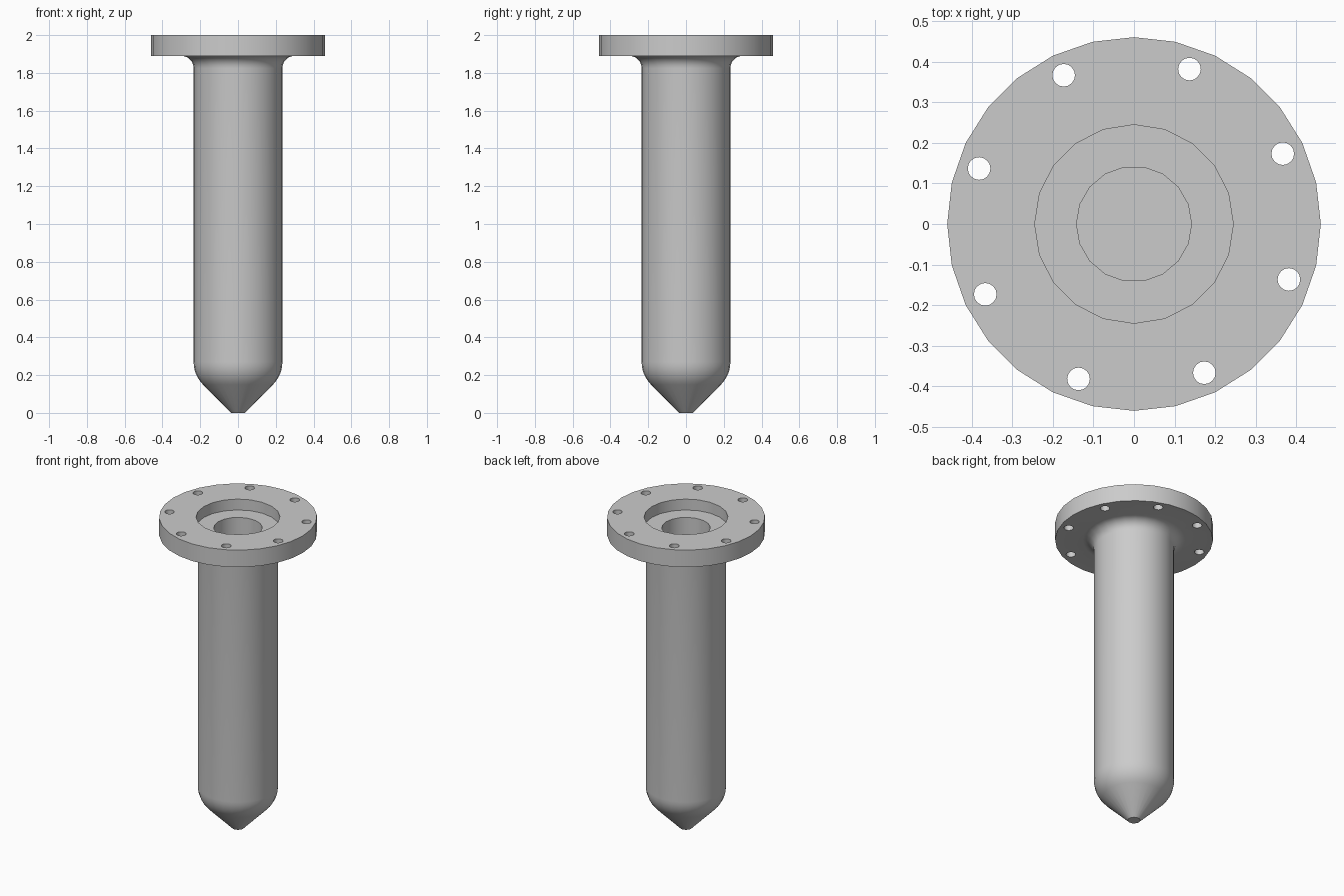
import bpy, bmesh
from math import pi, sin, cos, radians

cube = bpy.data.objects.get("Cube")
if cube:
    bpy.data.objects.remove(cube)

steel = bpy.data.materials.new("grey_steel")
steel.use_nodes = True
GREY = (0.6, 0.6, 0.6, 1)
steel.diffuse_color = GREY
steel.node_tree.nodes["Principled BSDF"].inputs["Base Color"].default_value = GREY


def arc(cr, cz, radius, start, end, steps=6):
    """Points (r, z) along an arc, angles in degrees."""
    angles = [radians(start + (end - start) * i / steps) for i in range(steps + 1)]
    return [(cr + radius * cos(a), cz + radius * sin(a)) for a in angles]


def lathe(name, profile, sides):
    """Capped solid of revolution about z."""
    bm = bmesh.new()
    rings = [[bm.verts.new((r * cos(2 * pi * i / sides), r * sin(2 * pi * i / sides), z))
              for i in range(sides)] for r, z in profile]
    for low, high in zip(rings, rings[1:]):
        for i in range(sides):
            j = (i + 1) % sides
            bm.faces.new((low[i], low[j], high[j], high[i]))
    bm.faces.new(rings[0][::-1])
    bm.faces.new(rings[-1])
    mesh = bpy.data.meshes.new(name)
    bm.to_mesh(mesh)
    bm.free()
    obj = bpy.data.objects.new(name, mesh)
    mesh.materials.append(steel)
    bpy.context.collection.objects.link(obj)
    return obj


# Tube with conical tip, filleted neck and round flange
FLANGE_R, TUBE_R, FLANGE_Z, TOP = 0.461, 0.235, 1.89, 2.0
profile = [(0.036, 0)]
profile += arc(TUBE_R - 0.17, 0.27, 0.17, -45, 0)
profile += arc(TUBE_R + 0.065, FLANGE_Z - 0.065, 0.065, 180, 90)
profile += [(FLANGE_R, FLANGE_Z), (FLANGE_R, TOP)]
body = lathe("flanged_tube", profile, 28)

# Counterbore, deep blind bore and ring of bolt holes
cutters = [lathe("counterbore_cutter", [(0.245, TOP - 0.07), (0.245, TOP + 0.1)], 20),
           lathe("bore_cutter", [(0.142, 0.25), (0.142, TOP + 0.1)], 18)]
for k in range(8):
    hole = lathe("bolt_hole_cutter", [(0.028, FLANGE_Z - 0.05), (0.028, TOP + 0.1)], 16)
    a = radians(25.3 + 45 * k)
    hole.location = (0.406 * cos(a), 0.406 * sin(a), 0)
    cutters.append(hole)

bpy.context.view_layer.objects.active = body
for cutter in cutters:
    cutter.hide_render = True
    cut = body.modifiers.new("cut", "BOOLEAN")
    cut.object = cutter
    cut.solver = "EXACT"
    bpy.ops.object.modifier_apply(modifier=cut.name)
    bpy.data.objects.remove(cutter)

bpy.ops.object.select_all(action="DESELECT")
body.select_set(True)
bpy.ops.object.shade_smooth_by_angle(angle=radians(30))
